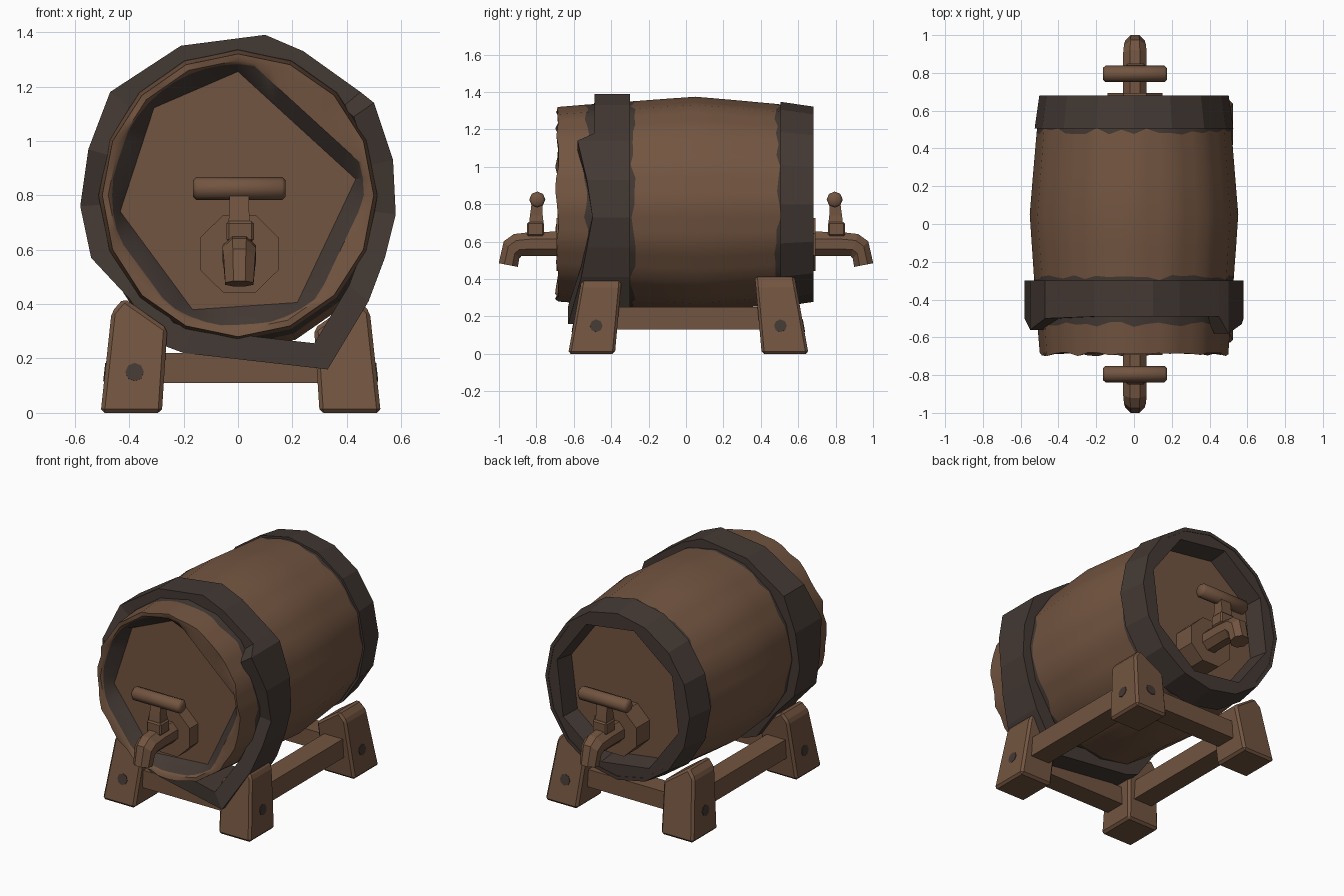
import bpy, bmesh, math, random
from mathutils import Vector

random.seed(4)
cube = bpy.data.objects.get("Cube")
if cube:
    bpy.data.objects.remove(cube, do_unlink=True)


def material(name, rgb):
    m = bpy.data.materials.new(name)
    m.use_nodes = True
    m.diffuse_color = (*rgb, 1)
    bsdf = next(n for n in m.node_tree.nodes if n.type == 'BSDF_PRINCIPLED')
    bsdf.inputs["Base Color"].default_value = (*rgb, 1)
    bsdf.inputs["Roughness"].default_value = 0.8
    return m


WOOD = material("brown wood", (0.17, 0.09, 0.052))
IRON = material("dark iron", (0.057, 0.041, 0.034))
MATS = [WOOD, IRON]


def loft(name, rings, bands=None, closed=False, smooth=None, bevel=0, mat=0):
    """Skin equal-length rings of points; bands gives the material of each strip."""
    bm = bmesh.new()
    loops = [[bm.verts.new(p) for p in ring] for ring in rings]
    pairs = list(zip(loops, loops[1:]))
    if closed:
        pairs.append((loops[-1], loops[0]))
    for i, (a, b) in enumerate(pairs):
        for j in range(len(a)):
            k = (j + 1) % len(a)
            f = bm.faces.new((a[j], a[k], b[k], b[j]))
            f.material_index = bands[i] if bands else mat
    if not closed:
        for end in (loops[0], loops[-1]):
            bm.faces.new(end).material_index = mat
    if bevel:
        bmesh.ops.bevel(bm, geom=bm.edges[:], offset=bevel, segments=1, affect='EDGES')
    bmesh.ops.recalc_face_normals(bm, faces=bm.faces[:])
    mesh = bpy.data.meshes.new(name)
    bm.to_mesh(mesh)
    bm.free()
    for m in MATS:
        mesh.materials.append(m)
    ob = bpy.data.objects.new(name, mesh)
    bpy.context.collection.objects.link(ob)
    if smooth:
        bpy.ops.object.select_all(action='DESELECT')
        ob.select_set(True)
        bpy.context.view_layer.objects.active = ob
        bpy.ops.object.shade_smooth_by_angle(angle=math.radians(smooth))
    return ob


def box(name, x, y, z, bevel=0.0):
    return loft(name, [[(x[i], y[j], h) for i, j in ((0, 0), (1, 0), (1, 1), (0, 1))] for h in z],
                bevel=bevel)


# Barrel cross-sections: polygons of the given corner angles, finely divided
SEG, MID = 48, 0.8
SIXTEEN = [i * 22.5 for i in range(16)]
EIGHT = [i * 45 + 15 for i in range(8)]
HEAD = [7.5, 90, 135, 187.5, 247.5, 300]


def ring(y, r, corners=SIXTEEN, jitter=0.0, limit=9):
    pts = []
    for s in range(SEG):
        a = s * 360 / SEG
        lo = max((c for c in corners if c <= a), default=corners[-1] - 360)
        hi = min((c for c in corners if c > a), default=corners[0] + 360)
        half, off = math.radians(hi - lo) / 2, math.radians(a - (hi + lo) / 2)
        d = min(limit, r * math.cos(half) / math.cos(off))
        t = math.radians(a)
        pts.append((d * math.cos(t) * 0.96, y + random.uniform(-jitter, jitter), MID + d * math.sin(t)))
    return pts


# Barrel: front head, rim, bulging staves, back rim, back head
loft("barrel", [
    ring(-0.61, 0.455, HEAD),
    ring(-0.675, 0.53, HEAD, limit=0.482),
    ring(-0.685, 0.497),
    ring(-0.69, 0.52, jitter=0.01),
    ring(-0.53, 0.532, jitter=0.015),
    ring(-0.40, 0.542),
    ring(-0.285, 0.551, jitter=0.016),
    ring(-0.12, 0.563),
    ring(0.05, 0.575),
    ring(0.25, 0.558),
    ring(0.49, 0.537, jitter=0.018),
    ring(0.678, 0.516),
    ring(0.678, 0.455, EIGHT),
    ring(0.56, 0.435, EIGHT)],
    bands=[1, 0, 0, 0, 1, 1, 0, 0, 0, 0, 1, 1, 1], smooth=32)

# Back hoop
loft("back_hoop", [ring(0.505, 0.5), ring(0.505, 0.548), ring(0.681, 0.522), ring(0.681, 0.5)],
     closed=True, smooth=20, mat=1)

# Front hoop: bent band, each point is x, z and its front edge y
bent = [(-.58, .76, -.5), (-.55, .97, -.56), (-.47, 1.18, -.5), (-.21, 1.35, -.49),
        (.1, 1.39, -.49), (.24, 1.33, -.49), (.45, 1.18, -.49), (.5, 1.14, -.58),
        (.57, .93, -.53), (.58, .73, -.5), (.54, .57, -.53), (.48, .41, -.56),
        (.33, .16, -.63), (-.2, .22, -.56), (-.28, .25, -.55), (-.4, .42, -.54),
        (-.54, .57, -.52)]


def bent_ring(scale, y=None):
    return [(x * scale, f if y is None else y, MID + (z - MID) * scale) for x, z, f in bent]


loft("front_hoop", [bent_ring(0.85), bent_ring(1), bent_ring(1, -0.3), bent_ring(0.85, -0.3)],
     closed=True, mat=1)


def section(y, z, w, h, tilt, sy, n=8):
    """Eight-sided tap section; tilt turns its flow from level to downward."""
    t = math.radians(tilt)
    pts = []
    for i in range(n):
        a = (i + 0.5) * math.tau / n
        u, v = w * math.cos(a) / math.cos(math.pi / n), h * math.sin(a) / math.cos(math.pi / n)
        pts.append((u + 0.005, sy * (y + v * math.sin(t)), z + v * math.cos(t)))
    return pts


# Taps on both heads
for side, sy in (("front", -1), ("back", 1)):
    loft(side + "_tap_plate", [section(y, 0.585, 0.145, 0.142, 0, sy) for y in (0.55, 0.693)])
    loft(side + "_spout", [
        section(0.66, 0.588, 0.062, 0.066, 0, sy),
        section(0.82, 0.588, 0.062, 0.064, 5, sy),
        section(0.90, 0.582, 0.062, 0.062, 19, sy),
        section(0.933, 0.556, 0.058, 0.062, 42, sy),
        section(0.95, 0.475, 0.052, 0.052, 79, sy)])
    box(side + "_valve_collar", (-0.042, 0.058), sorted((sy * 0.76, sy * 0.85)), (0.63, 0.705), 0.008)
    loft(side + "_valve_stem", [
        [(0.005 + u * w, sy * (y + v * d), z) for u, v in ((-1, -1), (1, -1), (1, 1), (-1, 1))]
        for y, z, w, d in ((0.80, 0.69, 0.042, 0.04), (0.80, 0.74, 0.036, 0.034),
                           (0.795, 0.84, 0.036, 0.026))])
    # Handle: eight-sided bar with chamfered ends
    loft(side + "_tap_handle", [
        [(x, sy * 0.795 + r * math.cos(i * math.tau / 8), 0.825 + r * math.sin(i * math.tau / 8))
         for i in range(8)]
        for x, r in ((-0.165, 0.03), (-0.152, 0.043), (0.162, 0.043), (0.175, 0.03))], smooth=50)


def bolt(name, loc, normal):
    n = Vector(normal).normalized()
    rot = Vector((0, 0, 1)).rotation_difference(n).to_matrix()
    loft(name, [[Vector(loc) + rot @ Vector((0.034 * math.cos(i * math.tau / 8),
                                             0.034 * math.sin(i * math.tau / 8), h))
                 for i in range(8)] for h in (-0.004, 0.003)], mat=1)


# Stand: four tapered legs, side bolts on all, end bolts on one diagonal
OFF = 0.01
profile = [(.29, 0), (.515, 0), (.475, .37), (.43, .422), (.27, .31)]
for sx, lr in ((-1, "right"), (1, "left")):
    for sy, fb, shift in ((-1, "front", 0), (1, "back", 0.025)):
        name = fb + "_" + lr
        loft(name + "_leg", [[(OFF + sx * x, sy * (y + slope * z + shift), z) for x, z in profile]
                             for y, slope in ((0.63, -0.18), (0.38, -0.09))], bevel=0.014)
        bolt(name + "_side_bolt", (OFF + sx * 0.499, sy * (0.48 + shift), 0.15), (sx, 0, 0.108))
        if sx == sy:
            bolt(name + "_end_bolt", (OFF + sx * 0.39, sy * (0.603 + shift), 0.15), (0, sy, 0.18))
    box(lr + "_rail", sorted((OFF + sx * 0.32, OFF + sx * 0.45)), (-0.45, 0.45), (0.13, 0.25))

# Cross rails
for sy, fb in ((-1, "front"), (1, "back")):
    box(fb + "_rail", (-0.34, 0.34), sorted((sy * 0.43, sy * 0.56)), (0.11, 0.22))
